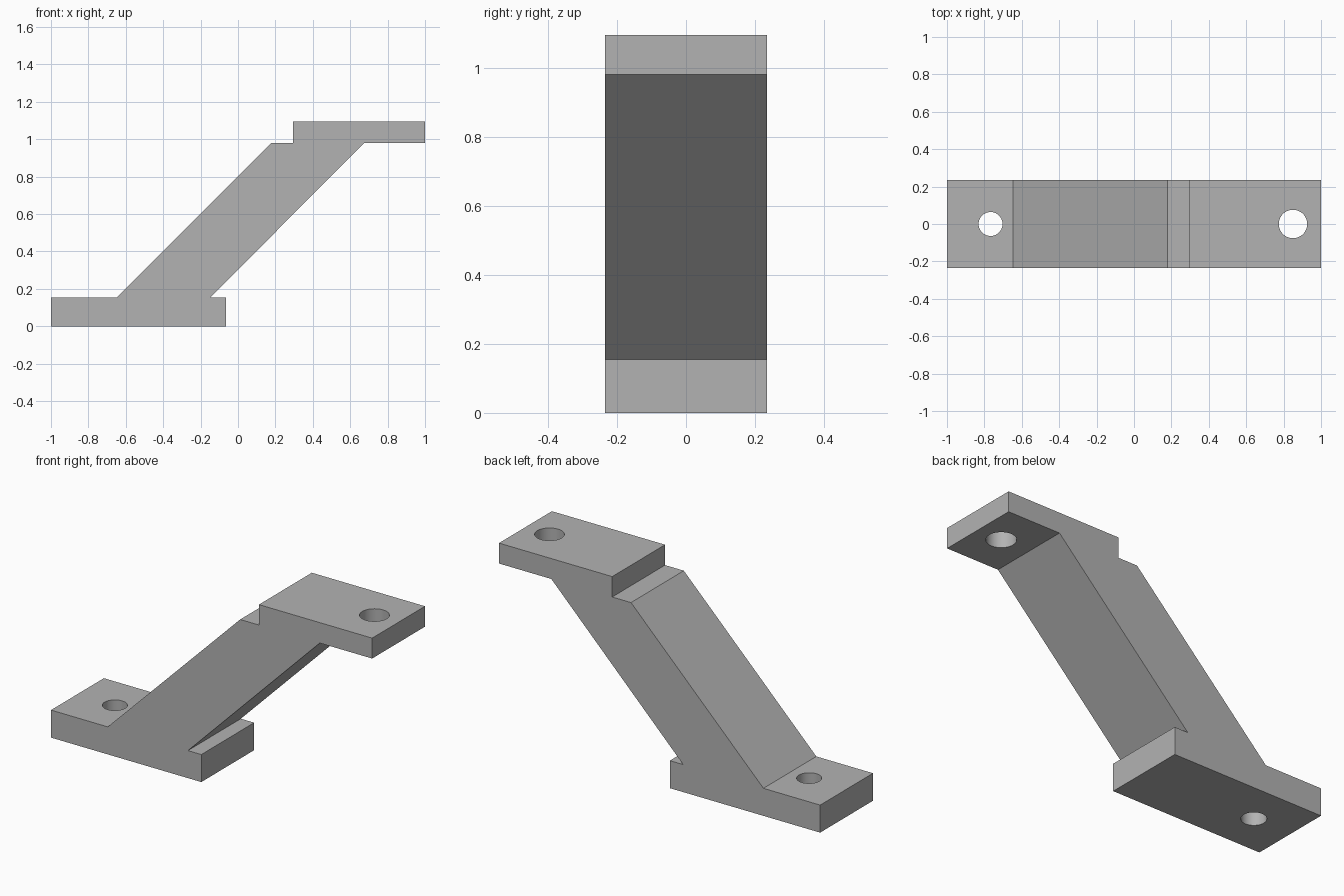
import bpy
import bmesh

cube = bpy.data.objects.get("Cube")
if cube:
    bpy.data.objects.remove(cube, do_unlink=True)

HALF_WIDTH = 0.235
FOOT_TOP, ARM_TOP, TOP = 0.155, 0.98, 1.095

grey = bpy.data.materials.new("plain grey")
grey.use_nodes = True
colour = (0.45, 0.45, 0.45, 1)
grey.diffuse_color = colour
grey.node_tree.nodes["Principled BSDF"].inputs["Base Color"].default_value = colour


def extrude_profile(name, points):
    """Extrude an x-z outline across the full width."""
    bm = bmesh.new()
    face = bm.faces.new([bm.verts.new((x, -HALF_WIDTH, z)) for x, z in points])
    result = bmesh.ops.extrude_face_region(bm, geom=[face])
    moved = [v for v in result["geom"] if isinstance(v, bmesh.types.BMVert)]
    bmesh.ops.translate(bm, verts=moved, vec=(0, 2 * HALF_WIDTH, 0))
    bmesh.ops.recalc_face_normals(bm, faces=bm.faces)
    mesh = bpy.data.meshes.new(name)
    bm.to_mesh(mesh)
    bm.free()
    mesh.materials.append(grey)
    obj = bpy.data.objects.new(name, mesh)
    bpy.context.collection.objects.link(obj)
    return obj


def drill(obj, x, z, radius):
    """Cut a vertical round bolt hole through a plate."""
    bpy.ops.mesh.primitive_cylinder_add(vertices=64, radius=radius, depth=0.4, location=(x, 0, z))
    cutter = bpy.context.object
    cutter.name = "hole_cutter"
    cutter.hide_render = True
    cutter.data.materials.append(grey)
    mod = obj.modifiers.new("bolt_hole", "BOOLEAN")
    mod.operation = "DIFFERENCE"
    mod.solver = "EXACT"
    mod.object = cutter
    bpy.ops.object.select_all(action="DESELECT")
    obj.select_set(True)
    bpy.context.view_layer.objects.active = obj
    bpy.ops.object.modifier_apply(modifier=mod.name)
    bpy.data.objects.remove(cutter, do_unlink=True)


# One-piece bracket: foot plate, slanted arm, top plate
bracket = extrude_profile("offset_bracket", [
    (-1, 0), (-0.064, 0), (-0.064, FOOT_TOP), (-0.147, FOOT_TOP),
    (0.674, ARM_TOP), (1, ARM_TOP), (1, TOP), (0.295, TOP),
    (0.295, ARM_TOP), (0.178, ARM_TOP), (-0.647, FOOT_TOP), (-1, FOOT_TOP),
])

# Bolt holes in the foot and the top plate
drill(bracket, -0.767, FOOT_TOP / 2, 0.064)
drill(bracket, 0.85, (ARM_TOP + TOP) / 2, 0.076)

bpy.ops.object.shade_smooth_by_angle()
